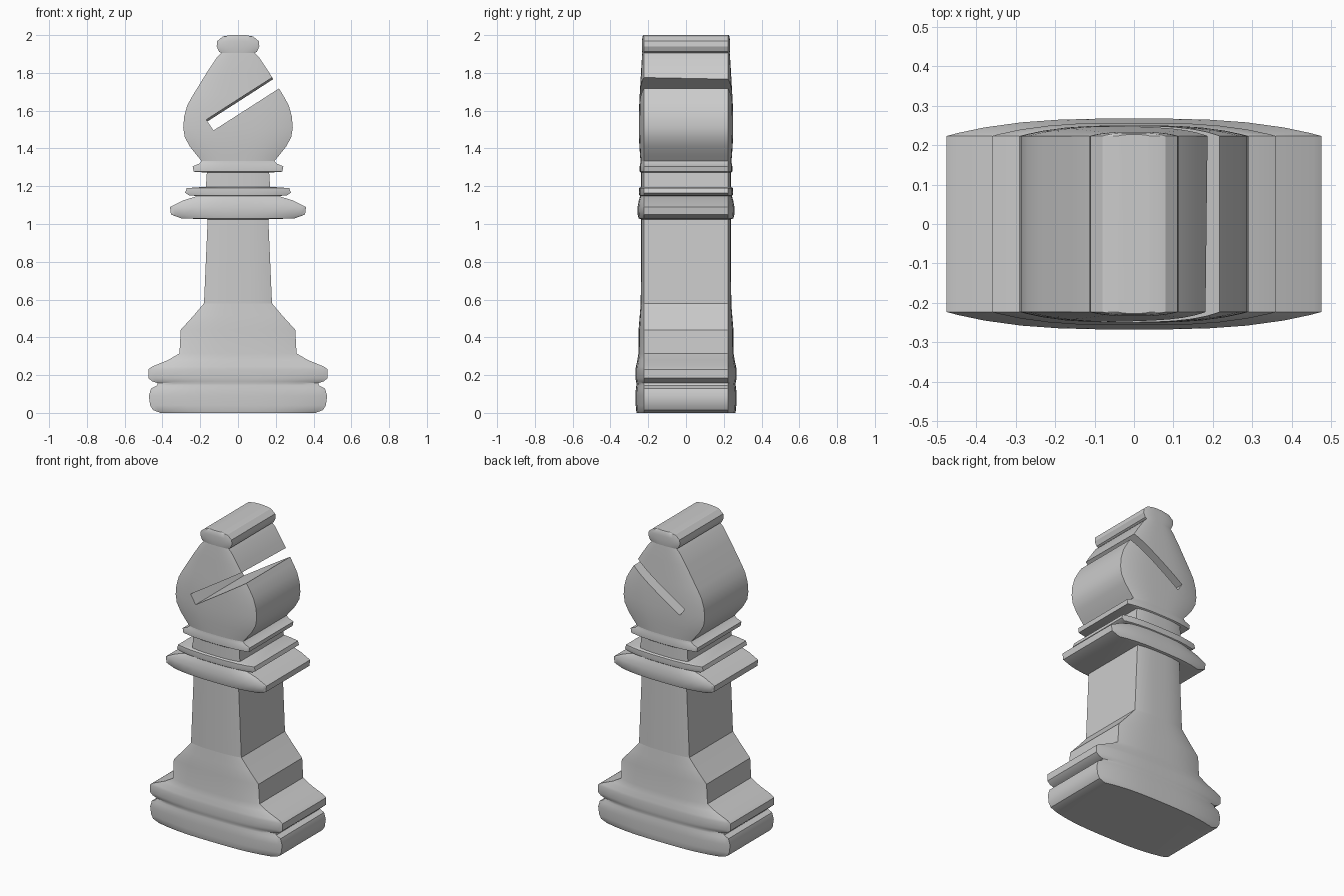
import bpy, bmesh

if "Cube" in bpy.data.objects:
    bpy.data.objects.remove(bpy.data.objects["Cube"])

# x samples across the gently bowed front and back faces (fraction of half width)
T = [-1, -0.94, -0.8, -0.6, -0.4, -0.2, 0, 0.2, 0.4, 0.6, 0.8, 0.94, 1]


def depth(w, t):
    return 0.223 + 0.093 * w * (1 - abs(t) ** 3)


def make_part(name, profile):
    """Loft bowed-slab cross-sections through (half_width, z) levels."""
    bm = bmesh.new()
    rings = []
    for w, z in profile:
        pts = [(w * t, -depth(w, t)) for t in T]
        pts += [(w * t, depth(w, t)) for t in reversed(T)]
        rings.append([bm.verts.new((x, y, z)) for x, y in pts])
    n = len(rings[0])
    for a, b in zip(rings, rings[1:]):
        for i in range(n):
            j = (i + 1) % n
            bm.faces.new((a[i], a[j], b[j], b[i]))
    bm.faces.new(list(reversed(rings[0])))
    bm.faces.new(rings[-1])
    bmesh.ops.recalc_face_normals(bm, faces=bm.faces)
    return link(name, bm)


def link(name, bm):
    me = bpy.data.meshes.new(name)
    bm.to_mesh(me)
    bm.free()
    ob = bpy.data.objects.new(name, me)
    bpy.context.collection.objects.link(ob)
    return ob


# Plinth: two stacked mouldings, flared foot
base = make_part("base", [
    (0.41, 0.0), (0.45, 0.015), (0.465, 0.04), (0.472, 0.09), (0.46, 0.13),
    (0.43, 0.145), (0.425, 0.157), (0.455, 0.167), (0.475, 0.185),
    (0.475, 0.23), (0.455, 0.245), (0.37, 0.28), (0.31, 0.315),
    (0.303, 0.44), (0.235, 0.515), (0.18, 0.58)])

# Tapered stem
stem = make_part("stem", [(0.18, 0.58), (0.16, 1.035)])

# Wide collar and its upper lip
collar = make_part("collar", [
    (0.16, 1.025), (0.30, 1.03), (0.355, 1.05), (0.36, 1.09), (0.29, 1.125),
    (0.215, 1.148), (0.26, 1.152), (0.28, 1.165), (0.272, 1.19),
    (0.17, 1.197)])

# Neck with ring
neck = make_part("neck", [
    (0.17, 1.195), (0.165, 1.272), (0.235, 1.277), (0.24, 1.305),
    (0.205, 1.32), (0.19, 1.335)])

# Teardrop head
head = make_part("head", [
    (0.19, 1.33), (0.215, 1.36), (0.255, 1.41), (0.282, 1.46), (0.29, 1.51),
    (0.285, 1.57), (0.268, 1.63), (0.24, 1.68), (0.215, 1.72), (0.16, 1.81),
    (0.11, 1.885), (0.085, 1.91)])

# Finial bar
finial = make_part("finial", [
    (0.07, 1.895), (0.10, 1.912), (0.113, 1.94), (0.11, 1.968),
    (0.08, 1.993), (0.04, 2.0)])

# Slanted slot through the head, opening taller at the front
bm = bmesh.new()
front = [(-0.13, 1.495), (0.33, 1.79), (0.29, 1.85), (-0.17, 1.555)]
back = [(-0.13, 1.495), (0.33, 1.79), (0.30, 1.835), (-0.16, 1.54)]
f = [bm.verts.new((x, -0.4, z)) for x, z in front]
b = [bm.verts.new((x, 0.4, z)) for x, z in back]
bm.faces.new(f)
bm.faces.new(b[::-1])
for i in range(4):
    j = (i + 1) % 4
    bm.faces.new((f[j], f[i], b[i], b[j]))
bmesh.ops.recalc_face_normals(bm, faces=bm.faces)
cutter = link("slot_cutter", bm)
cutter.hide_render = True
mod = head.modifiers.new("slot", 'BOOLEAN')
mod.operation = 'DIFFERENCE'
mod.solver = 'EXACT'
mod.object = cutter
bpy.context.view_layer.objects.active = head
bpy.ops.object.modifier_apply(modifier=mod.name)
bpy.data.objects.remove(cutter)

# Smooth shading with crisp edges
for ob in (base, stem, collar, neck, head, finial):
    bpy.ops.object.select_all(action='DESELECT')
    ob.select_set(True)
    bpy.context.view_layer.objects.active = ob
    bpy.ops.object.shade_smooth_by_angle(angle=0.5)
